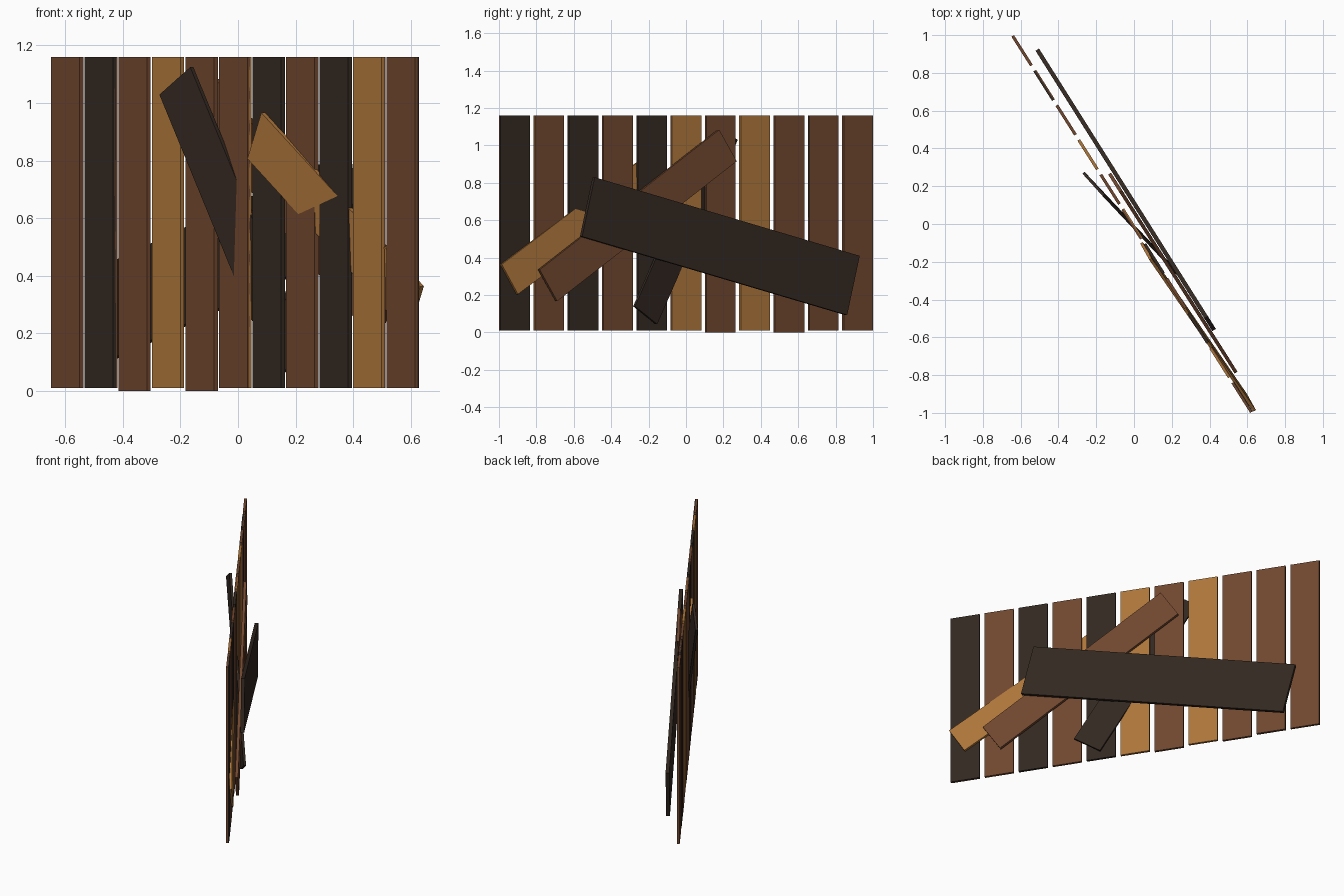
import bpy
from mathutils import Vector, Matrix

if "Cube" in bpy.data.objects:
    bpy.data.objects.remove(bpy.data.objects["Cube"])


def make_mat(name, rgb):
    m = bpy.data.materials.new(name)
    m.diffuse_color = (*rgb, 1)
    m.use_nodes = True
    m.node_tree.nodes["Principled BSDF"].inputs["Base Color"].default_value = m.diffuse_color
    return m


BROWN = make_mat("brown_wood", (0.16, 0.062, 0.027))
OCHRE = make_mat("ochre_wood", (0.42, 0.18, 0.042))
BLACK = make_mat("dark_wood", (0.033, 0.021, 0.015))
MATS = {"b": BROWN, "o": OCHRE, "k": BLACK}


def board(name, corner, end, side, thick, mat):
    """Plank spanned by one corner, the far end of its long edge and the far end of its short edge."""
    corner, end, side = Vector(corner), Vector(end), Vector(side)
    along, across = end - corner, side - corner
    x = along.normalized()
    y = (across - across.dot(x) * x).normalized()
    z = x.cross(y)
    m = Matrix((x, y, z)).transposed().to_4x4()
    m.translation = corner + (along + across) / 2
    bpy.ops.mesh.primitive_cube_add(size=1)
    ob = bpy.context.object
    ob.name = name
    ob.data.transform(Matrix.Diagonal((along.length, across.length, thick, 1)))
    ob.matrix_world = m
    ob.data.materials.append(mat)
    return ob


# Upright planks; some spots hold two planks of different colour, nearly coincident
STEP = Vector((0.1165, -0.1835, 0))
U = STEP.normalized()
BACK = Vector((-U.y, U.x, 0))
FRONT_COLOURS = "bkbobbkbkob"
BACK_COLOURS = "bbbobokbkbk"
WIDTH = 0.185
for i, (f, b) in enumerate(zip(FRONT_COLOURS, BACK_COLOURS)):
    mid = Vector((-0.01, 0, 0)) + STEP * (i - 5)
    z0 = 0.0 if i in (2, 4) else 0.01
    layers = [("upright_plank", f, 0.0, 0.016)]
    if f != b:
        layers = [("upright_plank_front", f, -0.003, 0.011),
                  ("upright_plank_back", b, 0.003, 0.011)]
    for name, col, off, thick in layers:
        c = mid + BACK * off - U * WIDTH / 2
        board(f"{name}_{i}", c + Vector((0, 0, z0)), c + Vector((0, 0, 1.16)),
              c + U * WIDTH + Vector((0, 0, z0)), thick, MATS[col])

# Wide dark board across the back
board("wide_back_board", (0.37, -0.475, 0.822), (-0.524, 0.942, 0.402),
      (0.436, -0.58, 0.52), 0.022, BLACK)
# Brown diagonal board between the wide board and the uprights
board("diagonal_back_board", (-0.075, 0.18, 1.088), (0.536, -0.78, 0.34),
      (-0.125, 0.26, 0.91), 0.018, BROWN)
# Ochre board passing from front to back
board("ochre_crossing_board", (0.09, -0.19, 0.963), (0.642, -0.993, 0.36),
      (0.036, -0.095, 0.81), 0.015, OCHRE)
# Dark board piercing the fence
board("dark_crossing_board", (-0.268, 0.272, 1.03), (0.136, -0.158, 0.045),
      (-0.16, 0.152, 1.123), 0.015, BLACK)
